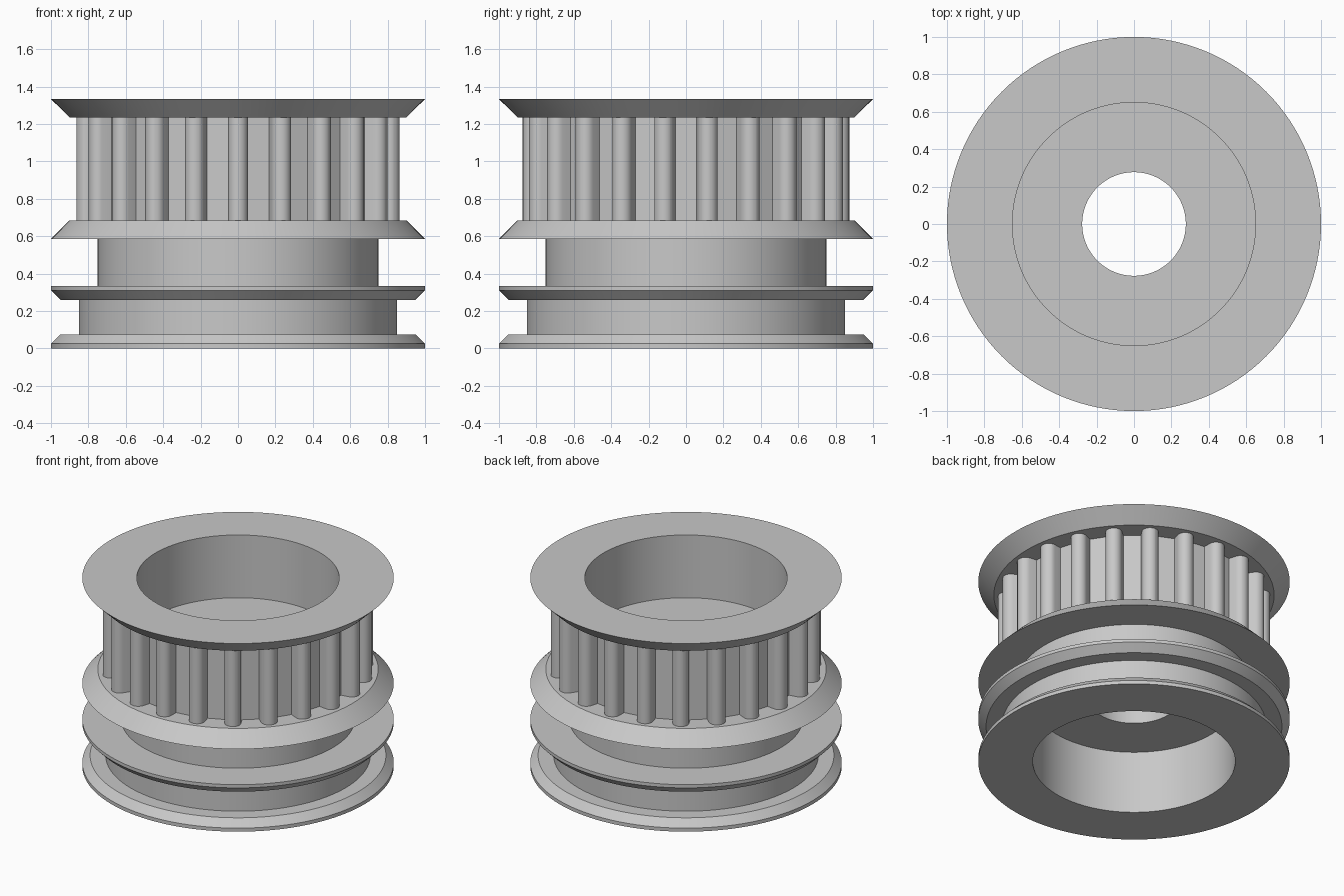
import bpy, bmesh, math

if "Cube" in bpy.data.objects:
    bpy.data.objects.remove(bpy.data.objects["Cube"])

SEGS = 128
TEETH = 22

grey = bpy.data.materials.new("machined grey")
grey.diffuse_color = (0.58, 0.58, 0.58, 1)
grey.use_nodes = True
grey.node_tree.nodes["Principled BSDF"].inputs["Base Color"].default_value = grey.diffuse_color


def make_object(name, bm):
    bmesh.ops.recalc_face_normals(bm, faces=bm.faces)
    mesh = bpy.data.meshes.new(name)
    bm.to_mesh(mesh)
    bm.free()
    mesh.materials.append(grey)
    obj = bpy.data.objects.new(name, mesh)
    bpy.context.collection.objects.link(obj)
    return obj


def lathe(name, profile):
    """Revolve a closed (radius, z) profile around the z axis."""
    bm = bmesh.new()
    rings = []
    for i in range(SEGS):
        a = math.tau * i / SEGS
        rings.append([bm.verts.new((r * math.cos(a), r * math.sin(a), z)) for r, z in profile])
    n = len(profile)
    for i in range(SEGS):
        p, q = rings[i], rings[(i + 1) % SEGS]
        for j in range(n):
            k = (j + 1) % n
            bm.faces.new((p[j], q[j], q[k], p[k]))
    return make_object(name, bm)


def toothed_ring(name, z0, z1, inner, root, centre, half):
    """Ring with flat lands and round-tipped, parallel-sided teeth."""
    tooth = [(root, -half)]
    for i in range(13):
        t = math.pi * (i / 12 - 0.5)
        tooth.append((centre + half * math.cos(t), half * math.sin(t)))
    tooth.append((root, half))
    n = len(tooth)
    bm = bmesh.new()
    sections = []
    for t in range(TEETH):
        a = -math.pi / 2 + math.tau * t / TEETH
        c, s = math.cos(a), math.sin(a)
        outline = [(x * c - y * s, x * s + y * c) for x, y in tooth]
        # the bore side has one point under each tooth flank
        bore = [(inner * math.cos(a + d), inner * math.sin(a + d)) for d in (-0.07, 0.07)]
        sections.append([[bm.verts.new((x, y, z)) for x, y in outline + bore] for z in (z0, z1)])
    for t in range(TEETH):
        lo, hi = sections[t]
        lo2, hi2 = sections[(t + 1) % TEETH]
        for j in range(n - 1):
            bm.faces.new((lo[j], lo[j + 1], hi[j + 1], hi[j]))
        bm.faces.new((lo[n - 1], lo2[0], hi2[0], hi[n - 1]))
        bm.faces.new((lo[n], lo[n + 1], hi[n + 1], hi[n]))
        bm.faces.new((lo[n + 1], lo2[n], hi2[n], hi[n + 1]))
        for v, w in ((lo, lo2), (hi, hi2)):
            bm.faces.new(v[:n] + [v[n + 1], v[n]])
            bm.faces.new((v[n - 1], w[0], w[n], v[n + 1]))
    return make_object(name, bm)


# Body: flanges, grooves, two wide recesses and the web with its shaft hole
body = lathe("pulley_body", [
    (0.65, 0), (1, 0), (1, 0.025), (0.95, 0.075), (0.85, 0.075),
    (0.85, 0.26), (0.95, 0.26), (1, 0.31), (1, 0.333), (0.75, 0.333),
    (0.75, 0.585), (1, 0.585), (0.9, 0.685), (0.71, 0.685),
    (0.71, 1.235), (0.9, 1.235), (1, 1.333), (0.65, 1.333),
    (0.65, 0.888), (0.277, 0.888), (0.277, 0.445), (0.65, 0.445)])

# Belt teeth, merged into the body between the two upper flanges
teeth = toothed_ring("belt_teeth", 0.665, 1.255, 0.685, 0.768, 0.82, 0.053)
union = body.modifiers.new("join teeth", 'BOOLEAN')
union.operation = 'UNION'
union.solver = 'EXACT'
union.object = teeth
bpy.context.view_layer.objects.active = body
body.select_set(True)
bpy.ops.object.modifier_apply(modifier=union.name)
bpy.data.objects.remove(teeth)

bpy.ops.object.shade_smooth_by_angle(angle=math.radians(30))
